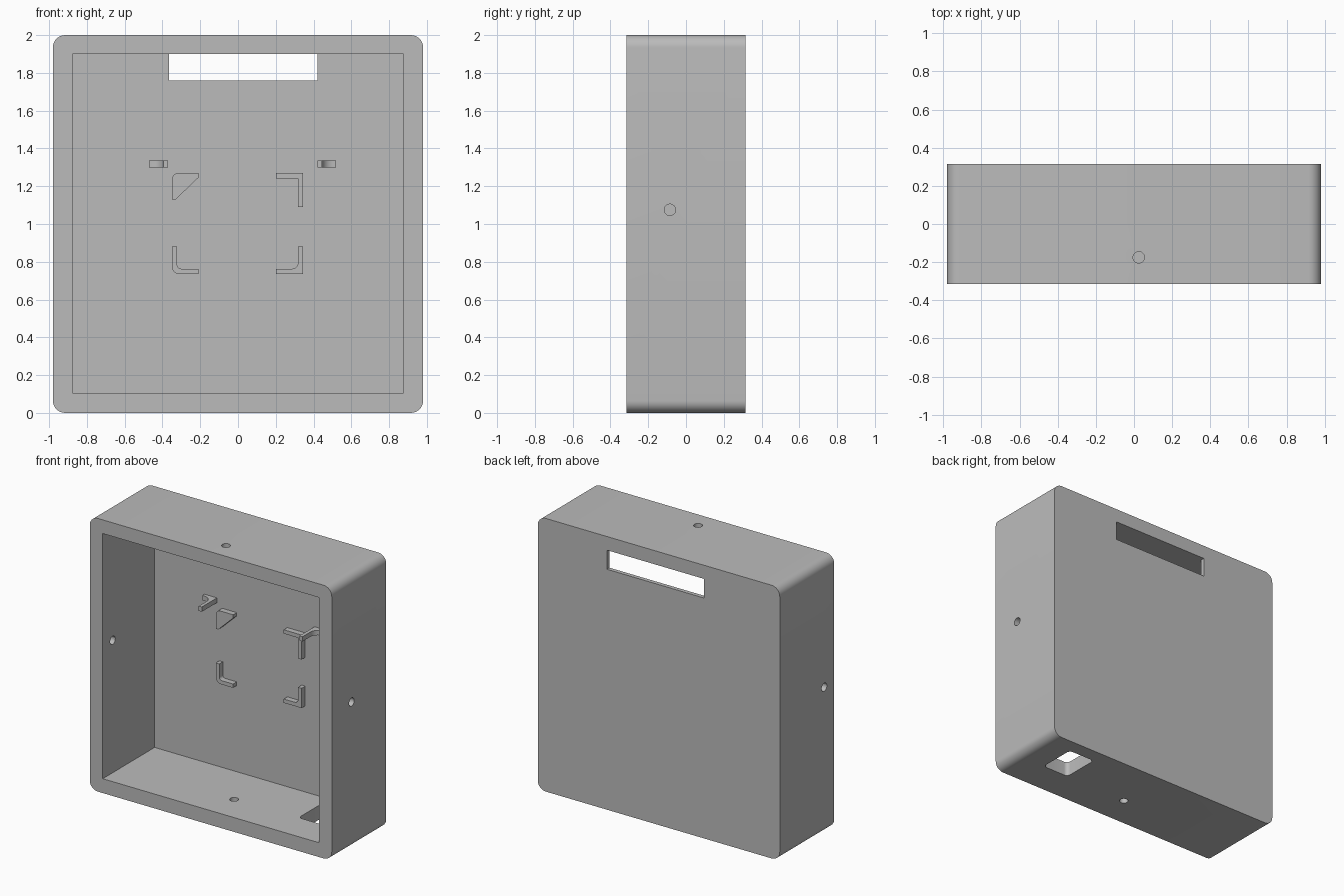
import bpy, bmesh, math
from mathutils import Vector

if "Cube" in bpy.data.objects:
    bpy.data.objects.remove(bpy.data.objects["Cube"])

grey = bpy.data.materials.new("plain grey")
grey.use_nodes = True
grey.diffuse_color = (0.5, 0.5, 0.5, 1)
grey.node_tree.nodes["Principled BSDF"].inputs["Base Color"].default_value = (0.5, 0.5, 0.5, 1)

WALL = 0.285      # inner face of the back panel
FRONT = -0.315
BACK = 0.315


def prism(name, outline, lo, hi, axis):
    """Extrude a 2D outline from lo to hi along the named axis."""
    place = {"x": lambda a, b, d: (d, a, b),
             "y": lambda a, b, d: (a, d, b),
             "z": lambda a, b, d: (a, b, d)}[axis]
    bm = bmesh.new()
    face = bm.faces.new([bm.verts.new(place(a, b, lo)) for a, b in outline])
    ext = bmesh.ops.extrude_face_region(bm, geom=[face])
    verts = [g for g in ext["geom"] if isinstance(g, bmesh.types.BMVert)]
    shift = Vector(place(0, 0, hi - lo))
    bmesh.ops.translate(bm, verts=verts, vec=shift)
    bmesh.ops.recalc_face_normals(bm, faces=bm.faces)
    mesh = bpy.data.meshes.new(name)
    bm.to_mesh(mesh)
    bm.free()
    mesh.materials.append(grey)
    obj = bpy.data.objects.new(name, mesh)
    bpy.context.collection.objects.link(obj)
    return obj


def arc(cx, cy, r, start, end, steps=8):
    angles = [math.radians(start + (end - start) * i / steps) for i in range(steps + 1)]
    return [(cx + r * math.cos(t), cy + r * math.sin(t)) for t in angles]


def rect(x0, y0, x1, y1, r=0):
    if not r:
        return [(x0, y0), (x1, y0), (x1, y1), (x0, y1)]
    return (arc(x1 - r, y1 - r, r, 0, 90) + arc(x0 + r, y1 - r, r, 90, 180)
            + arc(x0 + r, y0 + r, r, 180, 270) + arc(x1 - r, y0 + r, r, 270, 360))


def circle(cx, cy, r=0.03):
    return arc(cx, cy, r, 0, 360, 32)[:-1]


def smooth(obj):
    bpy.ops.object.select_all(action="DESELECT")
    obj.select_set(True)
    bpy.context.view_layer.objects.active = obj
    bpy.ops.object.shade_smooth_by_angle(angle=math.radians(30))


def cut(obj, cutter):
    mod = obj.modifiers.new("cut", "BOOLEAN")
    mod.operation = "DIFFERENCE"
    mod.solver = "EXACT"
    mod.object = cutter
    bpy.context.view_layer.objects.active = obj
    bpy.ops.object.modifier_apply(modifier=mod.name)
    bpy.data.objects.remove(cutter)


# Open-fronted case with rounded corners
case = prism("case", rect(-0.98, 0, 0.98, 2, 0.065), FRONT, BACK, "y")
cut(case, prism("cavity", rect(-0.875, 0.105, 0.875, 1.9), -0.5, WALL, "y"))

# Handle slot through the back panel, flush with the cavity ceiling
cut(case, prism("slot", rect(-0.365, 1.76, 0.42, 1.9), 0.2, 0.5, "y"))

# Screw holes in the four walls, and the cable opening in the floor
cut(case, prism("left_hole", circle(-0.085, 1.075), 0.8, 1.1, "x"))
cut(case, prism("right_hole", circle(-0.2, 1.075), -1.1, -0.8, "x"))
cut(case, prism("top_hole", circle(0.025, -0.175), 1.8, 2.1, "z"))
cut(case, prism("bottom_hole", circle(0.025, -0.08), -0.1, 0.2, "z"))
cut(case, prism("cable_opening", rect(0.54, -0.07, 0.755, 0.21, 0.03), -0.1, 0.2, "z"))
smooth(case)

# Corner holders standing on the back panel
X0, X1, Z0, Z1, T = -0.35, 0.345, 0.735, 1.27, 0.028
holders = {
    "upper_right_holder": arc(X0 + 0.035, Z1 - 0.035, 0.035, 90, 180)
    + [(X0, 1.13), (X0 + 0.02, 1.13), (-0.21, 1.245), (-0.21, Z1)],
    "lower_right_holder": arc(X0 + 0.04, Z0 + 0.04, 0.04, 180, 270)
    + [(-0.21, Z0), (-0.21, Z0 + T)]
    + arc(X0 + T + 0.02, Z0 + T + 0.02, 0.02, 270, 180)
    + [(X0 + T, 0.88), (X0, 0.88)],
    "upper_left_holder": [(X1, Z1), (0.2, Z1), (0.2, Z1 - T), (X1 - T, Z1 - T),
                          (X1 - T, 1.09), (X1, 1.09)],
    "lower_left_holder": [(X1, Z0), (X1, 0.88), (X1 - T, 0.88)]
    + arc(X1 - T - 0.03, Z0 + T + 0.03, 0.03, 0, -90)
    + [(0.2, Z0 + T), (0.2, Z0)],
}
for name, outline in holders.items():
    smooth(prism(name, outline, 0.243, WALL + 0.005, "y"))

# Pair of cable hooks: an arm flaring into a foot on the back panel
for name, side, inner in (("left_hook", 1, 0.42), ("right_hook", -1, 0.37)):
    profile = ([(0, WALL + 0.005), (0, 0.11), (0.025, 0.11)]
               + arc(0.085, 0.2, 0.06, 180, 90)
               + [(0.1, 0.26), (0.1, WALL + 0.005)])
    smooth(prism(name, [(side * (inner + a), b) for a, b in profile], 1.3, 1.335, "z"))
